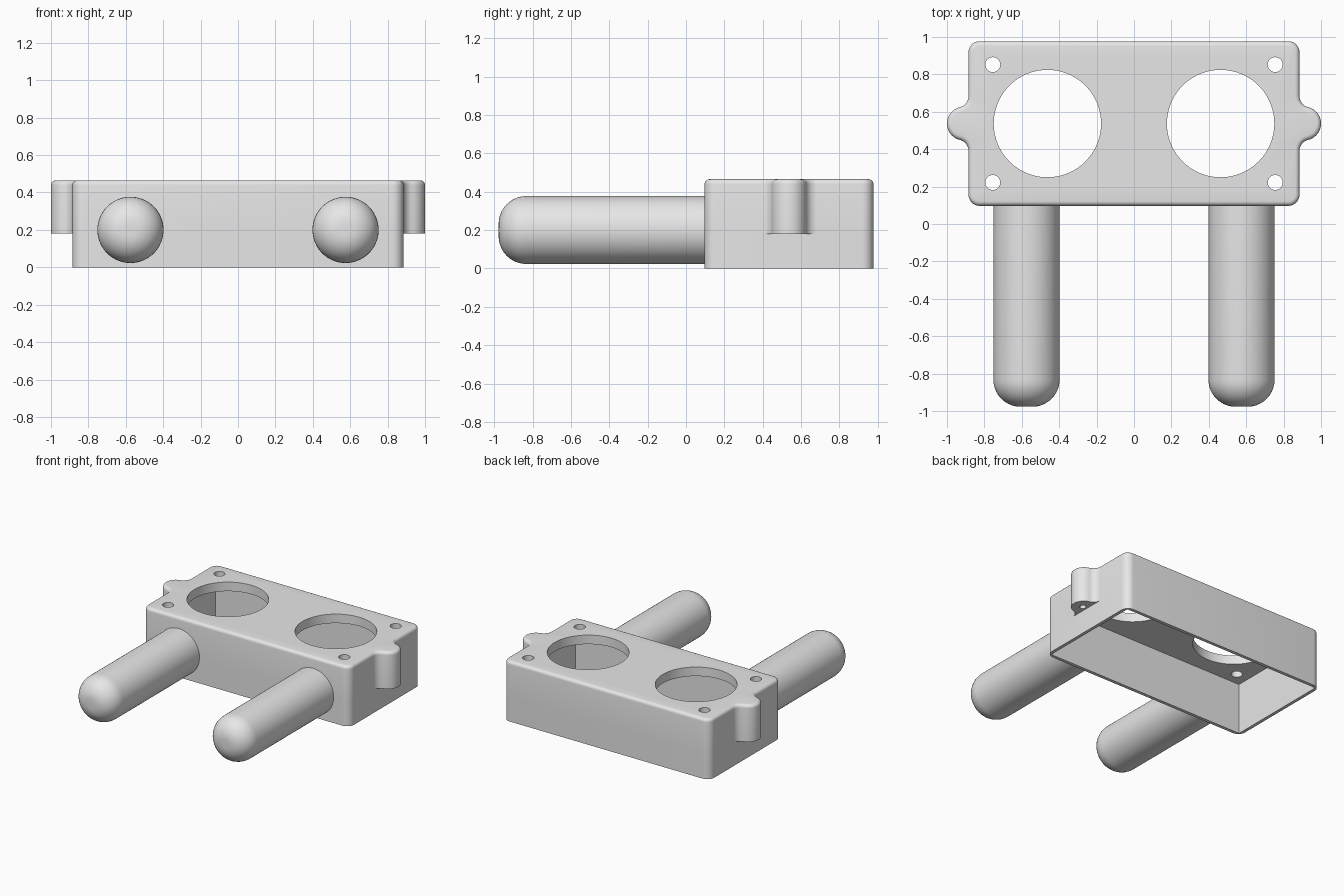
import bpy
import bmesh
from math import pi, cos, sin, atan2, sqrt, radians
from mathutils import Matrix

if "Cube" in bpy.data.objects:
    bpy.data.objects.remove(bpy.data.objects["Cube"])

# Main dimensions
HALF_X, Y_MIN, Y_MAX = 0.885, 0.097, 0.977
Y_MID = (Y_MIN + Y_MAX) / 2
TOP, EAR_Z, PLATE, WALL = 0.465, 0.18, 0.07, 0.025
CORNER, ROUND = 0.06, 0.025
EAR_R, EAR_X, FILLET = 0.09, 0.91, 0.06

grey = bpy.data.materials.new("plain grey")
grey.use_nodes = True
grey.diffuse_color = (0.8, 0.8, 0.8, 1)
grey.node_tree.nodes["Principled BSDF"].inputs["Base Color"].default_value = (0.8, 0.8, 0.8, 1)


def make_object(name, bm):
    bmesh.ops.recalc_face_normals(bm, faces=bm.faces)
    mesh = bpy.data.meshes.new(name)
    bm.to_mesh(mesh)
    bm.free()
    mesh.materials.append(grey)
    obj = bpy.data.objects.new(name, mesh)
    bpy.context.collection.objects.link(obj)
    return obj


def select_only(obj):
    bpy.ops.object.select_all(action='DESELECT')
    obj.select_set(True)
    bpy.context.view_layer.objects.active = obj


def smooth(obj):
    select_only(obj)
    bpy.ops.object.shade_smooth_by_angle(angle=radians(35))


def arc(cx, cy, r, a0, a1, n=8):
    return [(cx + r * cos(a0 + (a1 - a0) * i / n),
             cy + r * sin(a0 + (a1 - a0) * i / n)) for i in range(n + 1)]


def outline(with_ears):
    """Rounded rectangle, with an optional filleted ear on each short side."""
    cx = HALF_X - CORNER
    half = arc(cx, Y_MIN + CORNER, CORNER, -pi / 2, 0)
    if with_ears:
        fx = HALF_X + FILLET
        dy = sqrt((EAR_R + FILLET) ** 2 - (fx - EAR_X) ** 2)
        a = atan2(dy, fx - EAR_X)
        half += arc(fx, Y_MID - dy, FILLET, pi, pi - a)
        half += arc(EAR_X, Y_MID, EAR_R, -a, a, 20)[1:-1]
        half += arc(fx, Y_MID + dy, FILLET, pi + a, pi)
    half += arc(cx, Y_MAX - CORNER, CORNER, 0, pi / 2)
    return half + [(-x, y) for x, y in reversed(half)]


def prism(points, z0, z1):
    bm = bmesh.new()
    base = bm.faces.new([bm.verts.new((x, y, z0)) for x, y in points])
    top = bmesh.ops.extrude_face_region(bm, geom=[base])["geom"]
    verts = [g for g in top if isinstance(g, bmesh.types.BMVert)]
    bmesh.ops.translate(bm, vec=(0, 0, z1 - z0), verts=verts)
    bmesh.ops.recalc_face_normals(bm, faces=bm.faces)
    return bm


def cylinder(x, y, r, z0, z1, n=64):
    return make_object("hole_cutter", prism(arc(x, y, r, 0, 2 * pi, n)[:-1], z0, z1))


def cut(obj, cutters):
    for cutter in cutters:
        cutter.hide_render = True
        mod = obj.modifiers.new("cut", 'BOOLEAN')
        mod.operation, mod.solver, mod.object = 'DIFFERENCE', 'EXACT', cutter
        select_only(obj)
        bpy.ops.object.modifier_apply(modifier=mod.name)
    for cutter in cutters:
        bpy.data.objects.remove(cutter)


def cavity_cutter():
    x, y0, y1 = HALF_X - WALL, Y_MIN + WALL, Y_MAX - WALL
    corners = [(-x, y0), (x, y0), (x, y1), (-x, y1)]
    return make_object("cavity_cutter", prism(corners, -0.1, TOP - PLATE))


# Upper housing with ears and a rounded top rim
bm = prism(outline(True), EAR_Z, TOP)
rim = [e for e in bm.edges if all(v.co.z > TOP - 0.001 for v in e.verts)]
bmesh.ops.bevel(bm, geom=rim, offset=ROUND, segments=5, profile=0.5, affect='EDGES')
upper = make_object("upper_housing", bm)

# Cavity, large openings, screw holes and blind holes under the ears
cutters = [cavity_cutter()]
for s in (-1, 1):
    cutters.append(cylinder(s * 0.463, Y_MID, 0.287, 0.3, 0.6, 96))
    cutters.append(cylinder(s * 0.92, Y_MID, 0.022, 0.1, 0.3, 24))
    for t in (-1, 1):
        cutters.append(cylinder(s * 0.755, Y_MID + t * 0.315, 0.04, 0.3, 0.6, 32))
cut(upper, cutters)
smooth(upper)

# Lower walls, open underneath
lower = make_object("lower_walls", prism(outline(False), 0, EAR_Z))
cut(lower, [cavity_cutter()])
smooth(lower)

# Two round-ended pegs on the front
for side, s in (("left", 1), ("right", -1)):
    bm = bmesh.new()
    front, back = -0.977, Y_MIN + WALL / 2
    bmesh.ops.create_cone(bm, cap_ends=True, segments=64, radius1=0.177,
                          radius2=0.177, depth=back - front)
    end = [e for e in bm.edges if all(v.co.z > 0 for v in e.verts)]
    bmesh.ops.bevel(bm, geom=end, offset=0.145, segments=10, profile=0.5, affect='EDGES')
    bm.transform(Matrix.Translation((s * 0.575, (front + back) / 2, 0.2))
                 @ Matrix.Rotation(pi / 2, 4, 'X'))
    smooth(make_object(side + "_peg", bm))
